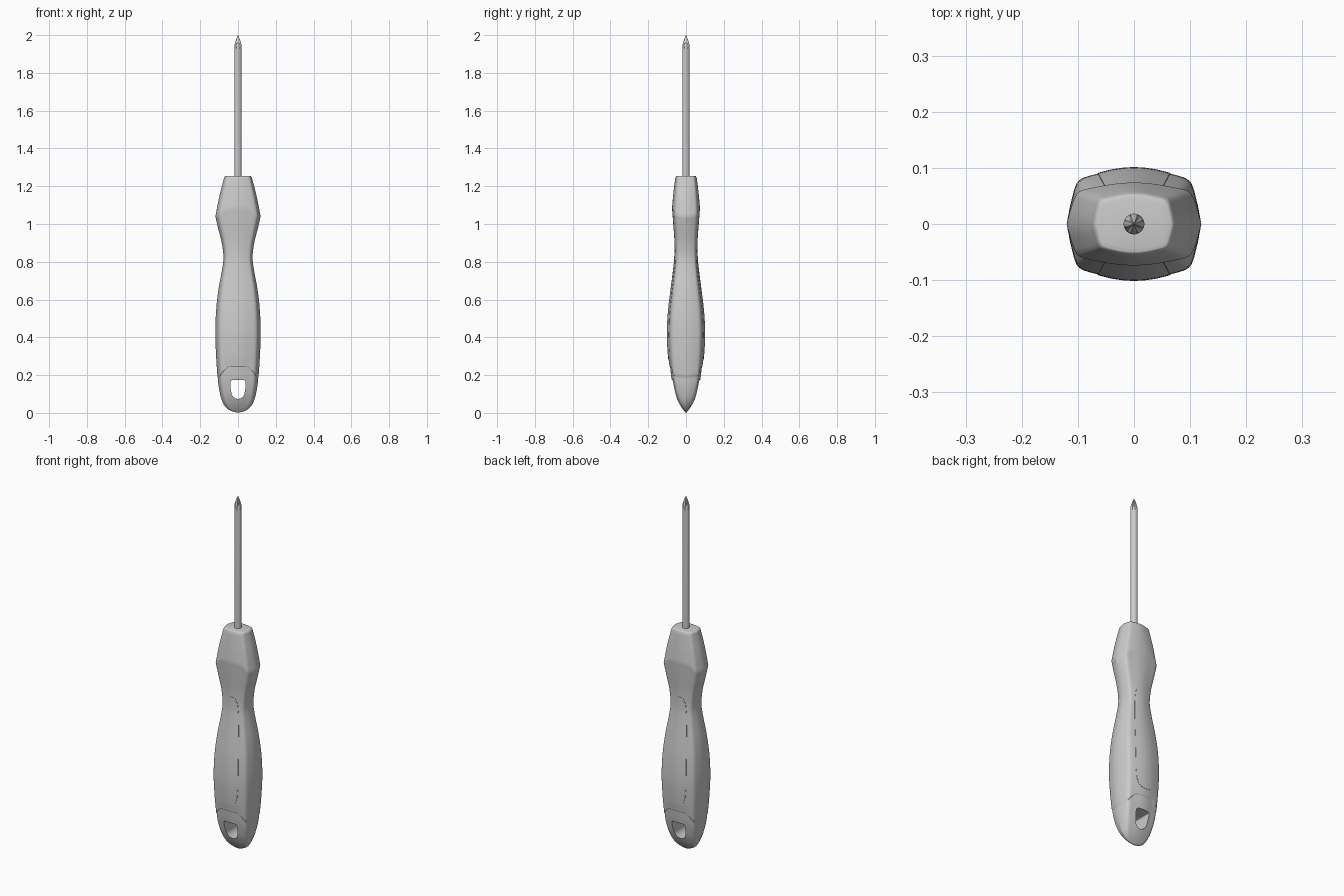
import bpy, bmesh, math

if "Cube" in bpy.data.objects:
    bpy.data.objects.remove(bpy.data.objects["Cube"])

# quarter of the handle cross-section, from side ridge to front centre
QUARTER = [(1, 0), (.95, .32), (.89, .61), (.855, .72), (.81, .785),
           (.74, .83), (.66, .86), (.5, .91), (.33, .96), (.16, .99), (0, 1)]
SECTION = (QUARTER + [(-x, y) for x, y in QUARTER[-2::-1]]
           + [(-x, -y) for x, y in QUARTER[1:]] + [(x, -y) for x, y in QUARTER[-2:0:-1]])

# stations: height, half width, half depth, lift of the front/back centre
NOSE = [(1.255, .061, .045, 0), (1.2535, .068, .051, 0), (1.247, .073, .055, 0),
        (1.235, .076, .058, 0), (1.15, .098, .067, .012), (1.04, .120, .074, .045)]
GRIP = [(1.04, .120, .074, .045), (.98, .106, .068, .025), (.9, .086, .061, .005),
        (.82, .077, .061, 0), (.75, .086, .068, 0), (.65, .104, .081, 0),
        (.54, .116, .094, 0), (.42, .120, .1, 0), (.3, .116, .095, .01),
        (.192, .109, .087, .055)]
TAIL = [(.188, .107, .084, .055), (.15, .104, .076, .03), (.1, .095, .059, .005),
        (.06, .083, .041, 0), (.03, .064, .024, 0), (.012, .04, .011, 0), (.002, .01, .003, 0)]


def smooth(keys, n=6):
    """Hermite curve through the stations."""
    def slope(i, c):
        a, b = keys[max(i - 1, 0)], keys[min(i + 1, len(keys) - 1)]
        return (b[c] - a[c]) / (b[0] - a[0])
    out = []
    for i in range(len(keys) - 1):
        p, q = keys[i], keys[i + 1]
        d = q[0] - p[0]
        for k in range(n):
            t = k / n
            row = [p[0] + d * t]
            for c in (1, 2, 3):
                row.append(p[c] * (2*t**3 - 3*t*t + 1) + q[c] * (3*t*t - 2*t**3)
                           + slope(i, c) * d * (t**3 - 2*t*t + t)
                           + slope(i + 1, c) * d * (t**3 - t*t))
            out.append(row)
    return out + [list(keys[-1])]


def loft(name, rings):
    """Skin a stack of rings and cap both ends."""
    bm = bmesh.new()
    rows = [[bm.verts.new(p) for p in r] for r in rings]
    n = len(rows[0])
    for a, b in zip(rows, rows[1:]):
        for i in range(n):
            bm.faces.new((a[i], a[(i + 1) % n], b[(i + 1) % n], b[i]))
    bm.faces.new(rows[0])
    bm.faces.new(rows[-1])
    bmesh.ops.recalc_face_normals(bm, faces=bm.faces)
    me = bpy.data.meshes.new(name)
    bm.to_mesh(me)
    bm.free()
    ob = bpy.data.objects.new(name, me)
    bpy.context.collection.objects.link(ob)
    return ob


def activate(ob):
    bpy.ops.object.select_all(action='DESELECT')
    ob.select_set(True)
    bpy.context.view_layer.objects.active = ob


def boolean(ob, other, op):
    m = ob.modifiers.new(op, 'BOOLEAN')
    m.operation, m.object, m.solver = op, other, 'EXACT'
    activate(ob)
    bpy.ops.object.modifier_apply(modifier=m.name)
    bpy.data.objects.remove(other)


def shade(ob, angle=28):
    activate(ob)
    bpy.ops.object.shade_smooth_by_angle(angle=math.radians(angle))


def handle_body(name, grow=0.0):
    rings = []
    for z, hx, hy, lift in smooth(NOSE) + smooth(GRIP)[1:] + smooth(TAIL):
        ring = []
        for x, y in SECTION:
            t = min(max((1 - abs(x)) / .55, 0), 1)
            ring.append((x * hx, y * (hy + grow), z + lift * t * t * (3 - 2 * t)))
        rings.append(ring)
    return loft(name, rings)


def prism(name, outline, y0, y1):
    return loft(name, [[(x, y, z) for x, z in outline] for y in (y0, y1)])


def closed(half):
    return half + [(-x, z) for x, z in reversed(half)]


# handle with hanging hole
handle = handle_body("handle")
arc = [(.036 * math.sin(a), .112 - .038 * math.cos(a))
       for a in (math.radians(6 + 14 * i) for i in range(7))]
hole = closed(arc + [(.041, .145), (.041, .163), (.037, .17), (.03, .173)])
boolean(handle, prism("hole_cutter", hole, -.2, .2), 'DIFFERENCE')
shade(handle)

# slightly raised grip panels, front and back
pad_half = [(.012, .285), (.03, .29), (.046, .305), (.057, .335), (.063, .39), (.064, .47),
            (.06, .58), (.052, .7), (.043, .79), (.036, .85), (.026, .873), (.01, .882)]
for side, name in ((-1, "front_grip_panel"), (1, "back_grip_panel")):
    pad = handle_body(name, .0015)
    boolean(pad, prism("pad_cutter", closed(pad_half), side * .03, side * .2), 'INTERSECT')
    shade(pad)

# steel shaft with fluted cross tip: height, radius, flute depth
SHAFT = [(1.24, .0185, 0), (1.925, .0185, 0), (1.945, .0185, .35),
         (1.958, .0165, .45), (1.98, .009, .45), (2.0, .001, 0)]
N = 32
rings = []
for z, r, f in SHAFT:
    ring = []
    for i in range(N):
        a = 2 * math.pi * i / N
        k = r * (1 - f * max(0, -math.cos(4 * a)))
        ring.append((k * math.cos(a), k * math.sin(a), z))
    rings.append(ring)
shade(loft("shaft", rings))
